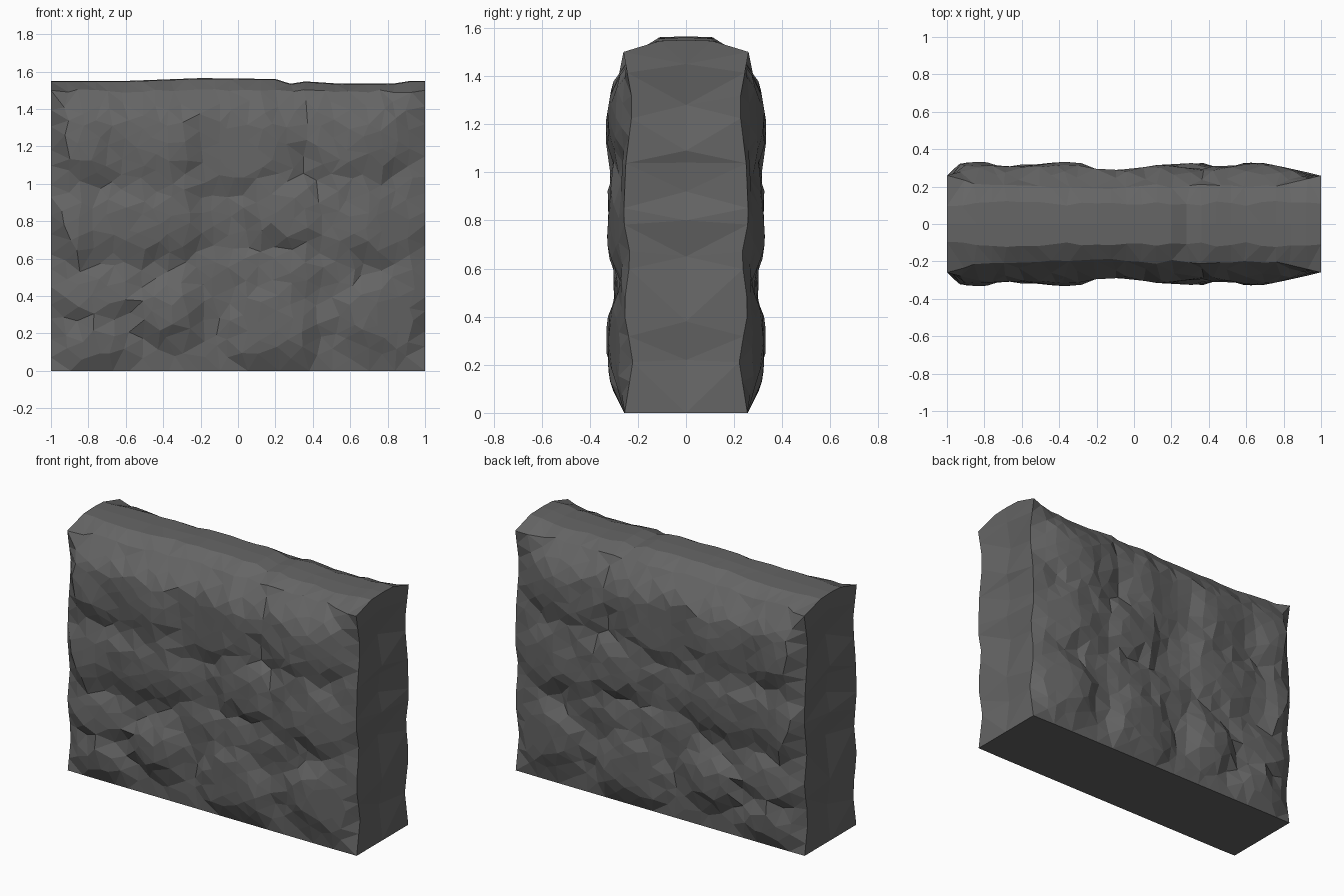
import bpy, bmesh, random
from mathutils import noise, Vector

if "Cube" in bpy.data.objects:
    bpy.data.objects.remove(bpy.data.objects["Cube"])

random.seed(11)

rock = bpy.data.materials.new("dark grey rock")
rock.diffuse_color = (0.13, 0.13, 0.13, 1)
rock.use_nodes = True
rock.node_tree.nodes["Principled BSDF"].inputs["Base Color"].default_value = rock.diffuse_color


def lerp_table(table, t):
    for (a, va), (b, vb) in zip(table, table[1:]):
        if t <= b:
            return va + (vb - va) * max(0, t - a) / (b - a)
    return table[-1][1]


# bulging stones on the face: x, z, half width, half height, depth
STONES = [(-.82, 1.24, .19, .24, .335), (-.35, 1.20, .30, .28, .335),
          (.08, 1.24, .26, .26, .315), (.62, 1.24, .26, .24, .33),
          (-.48, .80, .34, .18, .325), (-.87, .78, .14, .20, .32),
          (.32, .84, .28, .17, .335), (.60, 1.0, .16, .08, .325),
          (.70, .78, .24, .18, .33), (.25, .55, .42, .11, .30),
          (-.36, .33, .17, .16, .34), (.18, .23, .24, .21, .335),
          (.76, .30, .22, .20, .33), (-.76, .40, .20, .13, .315),
          (-.76, .14, .18, .13, .31)]
END_EDGE = [(0, .255), (.22, .22), (.43, .26), (.65, .23), (.80, .26),
            (1.04, .25), (1.28, .22), (1.5, .26)]
# widest outline seen from the top (by x) and from the side (by z)
OUT_X = [(-1, .26), (-.93, .325), (-.8, .335), (-.7, .30), (-.62, .32), (-.5, .315),
         (-.4, .335), (-.28, .325), (-.18, .285), (0, .295), (.12, .315), (.38, .33),
         (.44, .30), (.52, .305), (.6, .33), (.7, .325), (.82, .30), (1, .26)]
OUT_Z = [(0, .257), (.11, .312), (.25, .335), (.38, .335), (.46, .295), (.6, .31),
         (.7, .33), (.85, .32), (.97, .33), (1.04, .295), (1.12, .34), (1.2, .335),
         (1.35, .31), (1.5, .26)]
RIDGE = [(-1, 1.55), (-.6, 1.55), (-.2, 1.565), (.22, 1.56), (.25, 1.57),
         (.28, 1.535), (.32, 1.55), (.55, 1.535), (.83, 1.535), (.9, 1.55), (1, 1.55)]
TOP_EDGE = [(-1, .26), (-.85, .215), (-.6, .20), (-.1, .19), (.15, .215),
            (.25, .175), (.32, .215), (.6, .195), (.8, .205), (1, .26)]


def face_depth(x, z):
    """Half thickness of the wall: highest stone over a recessed base."""
    d = 0.264
    for sx, sz, rx, rz, h in STONES:
        r = ((x - sx) / rx) ** 2 + ((z - sz) / rz) ** 2
        if r < 1.3:
            d = max(d, .264 + (h - .264) * (1 - (r / 1.3) ** 1.7))
    d += .014 * noise.noise(Vector((x * 5, z * 6, 3))) + random.uniform(-.005, .005)
    d = min(d, lerp_table(OUT_X, x), lerp_table(OUT_Z, z))
    k = max(0, (z - 1.38) / .12)              # lean in to the top edge
    return d + (lerp_table(TOP_EDGE, x) - d) * k


# rock wall: one ring of points per column, front mirrored to the back
bm = bmesh.new()
NX, NZ = 25, 16
rings = []
xs = [-1 + 2 * i / NX for i in range(NX + 1)]
for i, x0 in enumerate(xs):
    end = i in (0, NX)
    half = []
    for j in range(NZ + 1):
        z = 1.5 * j / NZ
        x = x0
        if 0 < j < NZ:                        # staggered, jittered rows
            z += random.uniform(-.022, .022) + (.02 if i % 2 else -.02)
        if not end:
            x += random.uniform(-.026, .026)
        if j == NZ and not end:
            z += random.uniform(-.012, .006)
        half.append((x, lerp_table(END_EDGE, z) if end else face_depth(x, z), z))
    # sloping shoulder up to the ridge
    top = lerp_table(RIDGE, x0)
    ridge_y = .11 + random.uniform(-.015, .015)
    half.append((x0, ridge_y, top - .004))
    front = [bm.verts.new((x, -y, z)) for x, y, z in half]
    mid = bm.verts.new((x0, 0, top))
    back = [bm.verts.new(p) for p in reversed(half)]
    rings.append((front, mid, back))

for i in range(NX):
    a, b = [f + [m] + k for f, m, k in rings[i:i + 2]]
    n = len(a)
    for k in range(n):
        q = (k + 1) % n
        if k == n - 1:                        # underside
            bm.faces.new((a[k], b[k], b[q], a[q]))
            continue
        # the same diagonal on front and back, following the shorter one
        f, g = (k, q) if k < n // 2 else (n - 1 - q, n - 1 - k)
        short = (a[f].co - b[g].co).length < (b[f].co - a[g].co).length
        flip = short == (k < n // 2)
        tris = [(a[k], b[k], b[q]), (a[k], b[q], a[q])] if flip else \
               [(a[k], b[k], a[q]), (b[k], b[q], a[q])]
        for t in tris:
            bm.faces.new(t)

# dented end faces, fanned to a centre line
for (front, mid, back), s in ((rings[0], -1), (rings[-1], 1)):
    n = len(front)
    back = back[::-1]
    zs = [0, .22, .38, .65, .80, .92, 1.04, 1.09, 1.28, 1.45]
    dents = [0, .025, .004, .035, .005, .03, .02, .004, .035, .008]
    centre = [bm.verts.new((s * (1 - d), 0, z)) for z, d in zip(zs, dents)] + [mid]
    for side in (front, back):
        i = j = 0
        while i < n - 1 or j < len(centre) - 1:
            step_side = j == len(centre) - 1 or (
                i < n - 1 and side[i + 1].co.z <= centre[j + 1].co.z)
            if step_side:
                bm.faces.new((side[i], side[i + 1], centre[j]))
                i += 1
            else:
                bm.faces.new((side[i], centre[j + 1], centre[j]))
                j += 1

bmesh.ops.recalc_face_normals(bm, faces=bm.faces)
mesh = bpy.data.meshes.new("rock_wall")
bm.to_mesh(mesh)
bm.free()
mesh.materials.append(rock)
wall = bpy.data.objects.new("rock_wall", mesh)
bpy.context.collection.objects.link(wall)
